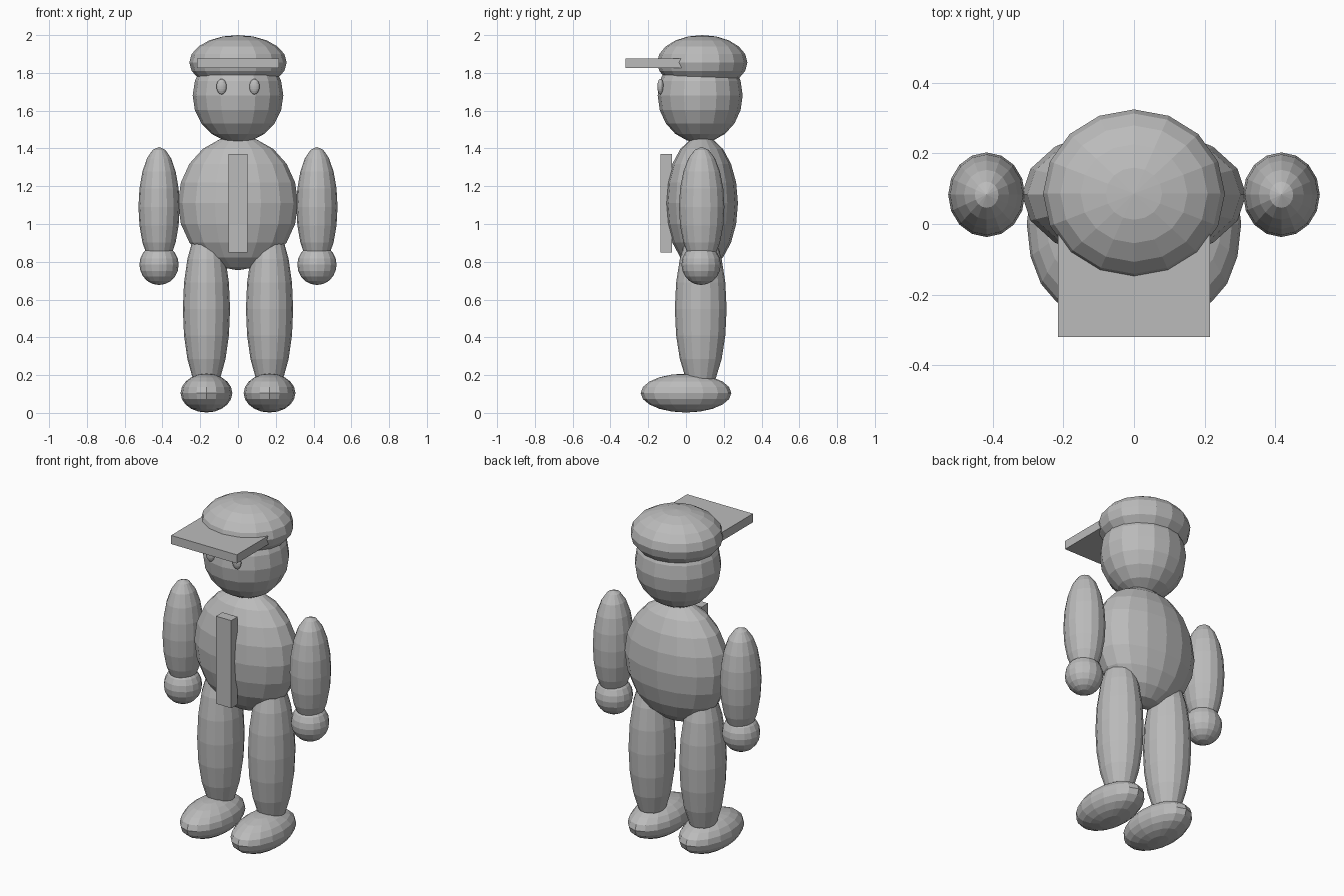
import bpy

cube = bpy.data.objects.get("Cube")
if cube:
    bpy.data.objects.remove(cube, do_unlink=True)

# Single plain grey for the whole figure
grey = bpy.data.materials.new("plain_grey")
grey.use_nodes = True
grey.diffuse_color = (0.5, 0.5, 0.5, 1)
grey.node_tree.nodes["Principled BSDF"].inputs["Base Color"].default_value = (0.5, 0.5, 0.5, 1)

MID_Y = 0.083  # depth of the body axis


def finish(name, scale):
    ob = bpy.context.object
    ob.name = ob.data.name = name
    ob.scale = scale
    bpy.ops.object.transform_apply(location=False, rotation=False, scale=True)
    ob.data.materials.append(grey)
    return ob


def ellipsoid(name, centre, radii):
    bpy.ops.mesh.primitive_uv_sphere_add(segments=16, ring_count=10, radius=1, location=centre)
    return finish(name, radii)


def box(name, low, high):
    centre = [(a + b) / 2 for a, b in zip(low, high)]
    bpy.ops.mesh.primitive_cube_add(size=1, location=centre)
    return finish(name, [b - a for a, b in zip(low, high)])


# Torso, head and cap
ellipsoid("torso", (0, MID_Y, 1.11), (0.318, 0.192, 0.355))
ellipsoid("head", (0, 0.075, 1.68), (0.24, 0.225, 0.25))
ellipsoid("cap", (0, 0.086, 1.855), (0.258, 0.239, 0.145))
box("cap_brim", (-0.216, -0.32, 1.825), (0.216, 0.0, 1.876))

# Strip down the chest
box("chest_strip", (-0.05, -0.135, 0.85), (0.05, -0.075, 1.37))

# Paired parts
for side, s in (("left", 1), ("right", -1)):
    ellipsoid(side + "_eye", (s * 0.087, -0.135, 1.727), (0.027, 0.017, 0.041))
    ellipsoid(side + "_arm", (s * 0.418, MID_Y, 1.09), (0.109, 0.12, 0.318))
    ellipsoid(side + "_hand", (s * 0.418, 0.08, 0.785), (0.104, 0.104, 0.108))
    ellipsoid(side + "_leg", (s * 0.167, 0.078, 0.55), (0.125, 0.137, 0.45))
    ellipsoid(side + "_foot", (s * 0.167, 0, 0.105), (0.137, 0.24, 0.103))
